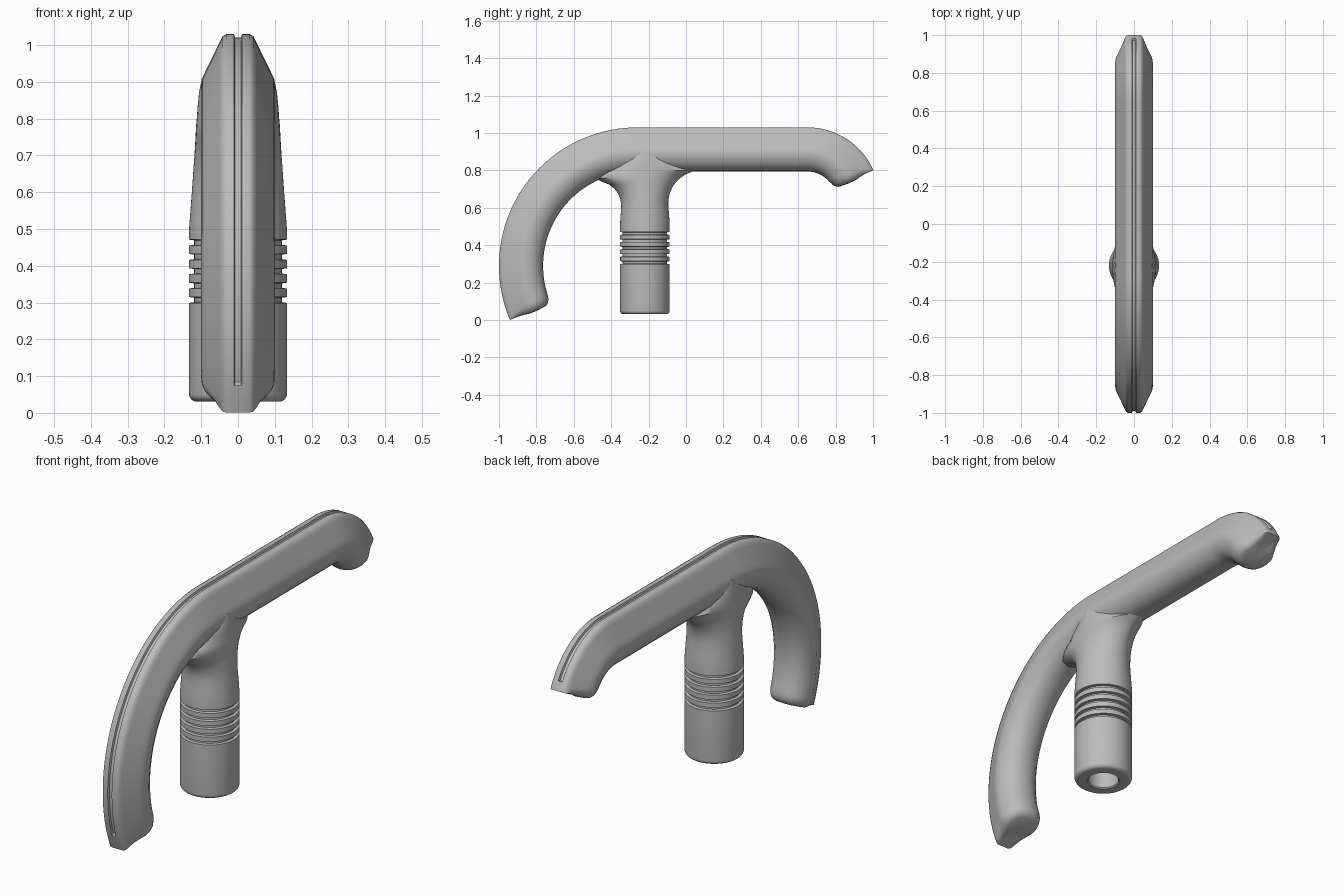
import bpy, bmesh
from math import sin, cos, pi, radians

cube = bpy.data.objects.get("Cube")
if cube:
    bpy.data.objects.remove(cube, do_unlink=True)

grey = bpy.data.materials.new("plain grey")
grey.use_nodes = True
colour = (0.5, 0.5, 0.5, 1)
grey.diffuse_color = colour
bsdf = grey.node_tree.nodes["Principled BSDF"]
bsdf.inputs["Base Color"].default_value = colour
bsdf.inputs["Roughness"].default_value = 0.6


def loft(name, rings):
    """Skin a list of closed rings and close both ends."""
    bm = bmesh.new()
    loops = [[bm.verts.new(p) for p in ring] for ring in rings]
    n = len(loops[0])
    for a, b in zip(loops, loops[1:]):
        for i in range(n):
            j = (i + 1) % n
            bm.faces.new((a[i], a[j], b[j], b[i]))
    bm.faces.new(loops[0])
    bm.faces.new(loops[-1])
    bmesh.ops.recalc_face_normals(bm, faces=bm.faces)
    mesh = bpy.data.meshes.new(name)
    bm.to_mesh(mesh)
    bm.free()
    mesh.materials.append(grey)
    obj = bpy.data.objects.new(name, mesh)
    bpy.context.collection.objects.link(obj)
    bpy.ops.object.select_all(action='DESELECT')
    obj.select_set(True)
    bpy.context.view_layer.objects.active = obj
    bpy.ops.object.shade_smooth_by_angle(angle=radians(40))
    return obj


# Handle cross-section: half width and depth below the ridge
GROOVE = 0.01
half = [(0, GROOVE), (.008, GROOVE), (.011, 0), (.032, 0), (.042, .006),
        (.05, .022), (.068, .06), (.087, .098), (.096, .118), (.1, .14),
        (.095, .17), (.08, .2), (.058, .221), (.03, .232), (0, .236)]
section = half + [(-x, d) for x, d in half[-2:0:-1]]

# Arcs of the hooked front (-1) and short back (1): centre y, z, radius, sweep
arcs = {-1: (-.26, .29, .74, radians(113)), 1: (.65, .645, .385, radians(66))}
groove_end = {-1: .942, 1: .895}
FILLET = .042


def weight(d):
    t = min(d / .1, 1)
    return t * t * (3 - 2 * t)


def arc_ring(side, f):
    cy, cz, radius, sweep = arcs[side]
    ring = []
    for x, d in section:
        if abs(x) < .01 and d == GROOVE and f > groove_end[side]:
            d = 0
        r = radius - d
        a = f * (sweep - FILLET * weight(d) / r)
        ring.append((x, cy + side * r * sin(a), cz + r * cos(a)))
    return ring


def cap_ring(side, scale, push):
    """Ring of the rounded end, shrunk about a pivot inside the section."""
    cy, cz, radius, sweep = arcs[side]
    pivot = .12
    ring = []
    for x, d in section:
        if abs(x) < .01 and d == GROOVE:
            d = 0
        s = (push - FILLET) * weight(d)
        r = radius - (pivot + (d - pivot) * scale)
        ring.append((x * scale, cy + side * (r * sin(sweep) + s * cos(sweep)),
                     cz + r * cos(sweep) - s * sin(sweep)))
    return ring


def half_path(side, steps):
    g = groove_end[side]
    stops = sorted([i / steps for i in range(steps + 1)] + [g, g + .004])
    rings = [arc_ring(side, f) for f in stops]
    for i in range(1, 7):
        a = i / 6 * pi / 2
        rings.append(cap_ring(side, 1 - .36 * (1 - cos(a)), .05 * sin(a)))
    rings.append(cap_ring(side, .3, .053))
    return rings


loft("handle", half_path(-1, 40)[::-1] + half_path(1, 24))

# Stem: socket, rounded foot, ring grooves and the flared neck
SEG, YC, R = 64, -.22, .133


def oval(z, y_low, y_high, half_x, pinch=1):
    ring = []
    for i in range(SEG):
        a = 2 * pi * i / SEG
        c, s = cos(a), sin(a)
        reach = y_high - YC if c > 0 else YC - y_low
        x = half_x * abs(s) ** pinch * (1 if s >= 0 else -1)
        ring.append((x, YC + reach * c, z))
    return ring


def circle(r, z):
    return oval(z, YC - r, YC + r, r)


rings = [circle(.07, .33), circle(.07, .036), circle(.075, .031)]
for i in range(7):
    a = i / 6 * pi / 2
    rings.append(circle(R - .02 + .02 * sin(a), .051 - .02 * cos(a)))
for i in range(5):
    z = .307 + i * .039
    rings += [circle(R, z - .008), circle(R - .014, z - .006),
              circle(R - .014, z + .006), circle(R, z + .008)]

# z, front y, back y, half width, pinch of the neck blending into the handle
neck = [(.5, -.353, -.087, .133, 1), (.54, -.351, -.089, .13, 1),
        (.58, -.348, -.092, .127, 1), (.62, -.346, -.095, .124, 1),
        (.65, -.352, -.093, .122, 1.02), (.68, -.365, -.086, .12, 1.05),
        (.705, -.385, -.075, .118, 1.1), (.725, -.412, -.063, .117, 1.15),
        (.74, -.45, -.05, .116, 1.2), (.76, -.49, -.03, .115, 1.25),
        (.78, -.49, .0, .114, 1.35), (.792, -.48, .03, .113, 1.4),
        (.8, -.46, .05, .112, 1.4), (.83, -.42, .0, .11, 1.3),
        (.87, -.36, -.07, .106, 1.1), (.91, -.29, -.15, .098, 1)]
rings += [oval(*row) for row in neck]
loft("stem", rings)
